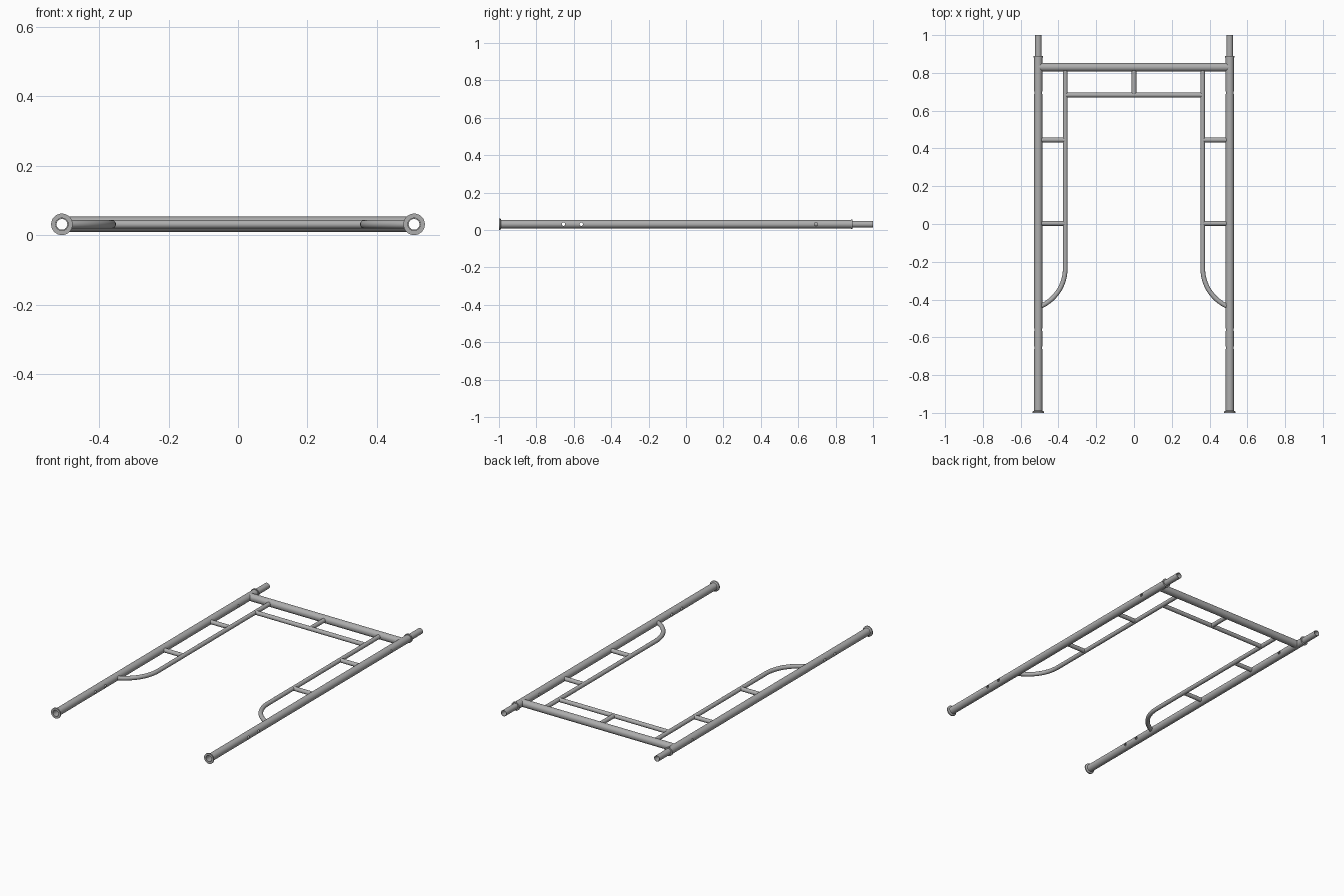
import bpy
import math
from mathutils import Vector

cube = bpy.data.objects.get("Cube")
if cube:
    bpy.data.objects.remove(cube, do_unlink=True)

steel = bpy.data.materials.new("galvanised steel")
steel.use_nodes = True
STEEL = (0.42, 0.42, 0.42, 1)
steel.diffuse_color = STEEL
steel.node_tree.nodes["Principled BSDF"].inputs["Base Color"].default_value = STEEL

Z = 0.031        # height of every tube axis
LEG_X = 0.507    # leg axis
INNER_X = 0.364  # inner rail axis
LEG_R, BORE_R, BAR_R = 0.022, 0.018, 0.0125


def mesh_object(name, verts, faces):
    mesh = bpy.data.meshes.new(name)
    mesh.from_pydata(verts, [], faces)
    mesh.materials.append(steel)
    obj = bpy.data.objects.new(name, mesh)
    bpy.context.collection.objects.link(obj)
    return obj


def activate(obj):
    bpy.ops.object.select_all(action='DESELECT')
    obj.select_set(True)
    bpy.context.view_layer.objects.active = obj


def smooth(obj):
    activate(obj)
    bpy.ops.object.shade_smooth_by_angle(angle=math.radians(35))


def lathe(name, x, profile, n=32):
    """Closed (radius, y) loop turned about a line parallel to y."""
    m = len(profile)
    verts = [(x + r * math.cos(2 * math.pi * i / n), y, Z + r * math.sin(2 * math.pi * i / n))
             for i in range(n) for r, y in profile]
    faces = [(i * m + j, i * m + (j + 1) % m, (i + 1) % n * m + (j + 1) % m, (i + 1) % n * m + j)
             for i in range(n) for j in range(m)]
    return mesh_object(name, verts, faces)


def bar(name, path, radius, n=24):
    """Round capped bar swept along a flat (x, y) path."""
    pts = [Vector((x, y, Z)) for x, y in path]
    verts, faces = [], []
    for k, p in enumerate(pts):
        along = (pts[min(k + 1, len(pts) - 1)] - pts[max(k - 1, 0)]).normalized()
        side = along.cross(Vector((0, 0, 1)))
        for i in range(n):
            a = 2 * math.pi * i / n
            verts.append(p + radius * (math.cos(a) * side + math.sin(a) * Vector((0, 0, 1))))
    for k in range(len(pts) - 1):
        for i in range(n):
            j = (i + 1) % n
            faces.append((k * n + i, k * n + j, (k + 1) * n + j, (k + 1) * n + i))
    faces.append(tuple(reversed(range(n))))
    faces.append(tuple(range((len(pts) - 1) * n, len(pts) * n)))
    return mesh_object(name, verts, faces)


def fix_normals(obj):
    activate(obj)
    bpy.ops.object.mode_set(mode='EDIT')
    bpy.ops.mesh.select_all(action='SELECT')
    bpy.ops.mesh.normals_make_consistent(inside=False)
    bpy.ops.object.mode_set(mode='OBJECT')


def cut(obj, cutters):
    for cutter in cutters:
        mod = obj.modifiers.new("cut", 'BOOLEAN')
        mod.operation = 'DIFFERENCE'
        mod.solver = 'EXACT'
        mod.object = cutter
        activate(obj)
        bpy.ops.object.modifier_apply(modifier=mod.name)


parts, cutters, bores = [], [], []

# Bore cutters keep the legs hollow where bars meet them
for s in (-1, 1):
    bores.append(bar("bore_cutter", [(s * LEG_X, -1.1), (s * LEG_X, 1.1)], BORE_R + 0.001, 32))
    fix_normals(bores[-1])
cutters += bores

for s, side in ((1, "left"), (-1, "right")):
    x = s * LEG_X
    # Hollow leg with foot flange and top collar
    leg = lathe(side + "_leg", x, [
        (BORE_R, -1), (0.031, -1), (0.031, -0.993), (LEG_R, -0.988),
        (LEG_R, 0.882), (0.026, 0.882), (0.026, 0.89), (BORE_R, 0.89)])
    fix_normals(leg)
    # Pin holes drilled through the leg
    drills = [bar("drill_cutter", [(x - 0.05, y), (x + 0.05, y)], 0.009, 16)
              for y in (-0.655, -0.56, 0.695)]
    for d in drills:
        fix_normals(d)
    cut(leg, drills)
    cutters += drills
    # Coupling spigot
    spigot = lathe(side + "_spigot", x, [
        (0.0155, 0.8), (0.0178, 0.8), (0.0178, 1.0), (0.0155, 1.0)])
    fix_normals(spigot)
    # Inner rail, straight then bent out to the leg
    bend, start, sweep = 0.22, -0.235, 68
    path = [(s * INNER_X, 0.825), (s * INNER_X, start)]
    for i in range(1, 15):
        a = math.radians(sweep * i / 14)
        path.append((s * (INNER_X + bend * (1 - math.cos(a))), start - bend * math.sin(a)))
    inner = bar(side + "_inner_rail", path, BAR_R)
    fix_normals(inner)
    cut(inner, bores)
    parts += [leg, spigot, inner]
    # Short rungs between leg and inner rail
    for label, y in (("upper", 0.445), ("lower", 0.003)):
        rung = bar(f"{side}_{label}_rung", [(s * INNER_X, y), (x, y)], BAR_R)
        fix_normals(rung)
        cut(rung, bores)
        parts.append(rung)

# Head beam, lower crossbar and the strut joining them
beam = bar("head_beam", [(-LEG_X, 0.83), (LEG_X, 0.83)], LEG_R, 32)
fix_normals(beam)
cut(beam, bores)
crossbar = bar("crossbar", [(-INNER_X, 0.683), (INNER_X, 0.683)], BAR_R)
strut = bar("centre_strut", [(0, 0.683), (0, 0.825)], BAR_R)
for o in (crossbar, strut):
    fix_normals(o)
parts += [beam, crossbar, strut]

for c in cutters:
    bpy.data.objects.remove(c, do_unlink=True)
for p in parts:
    smooth(p)
